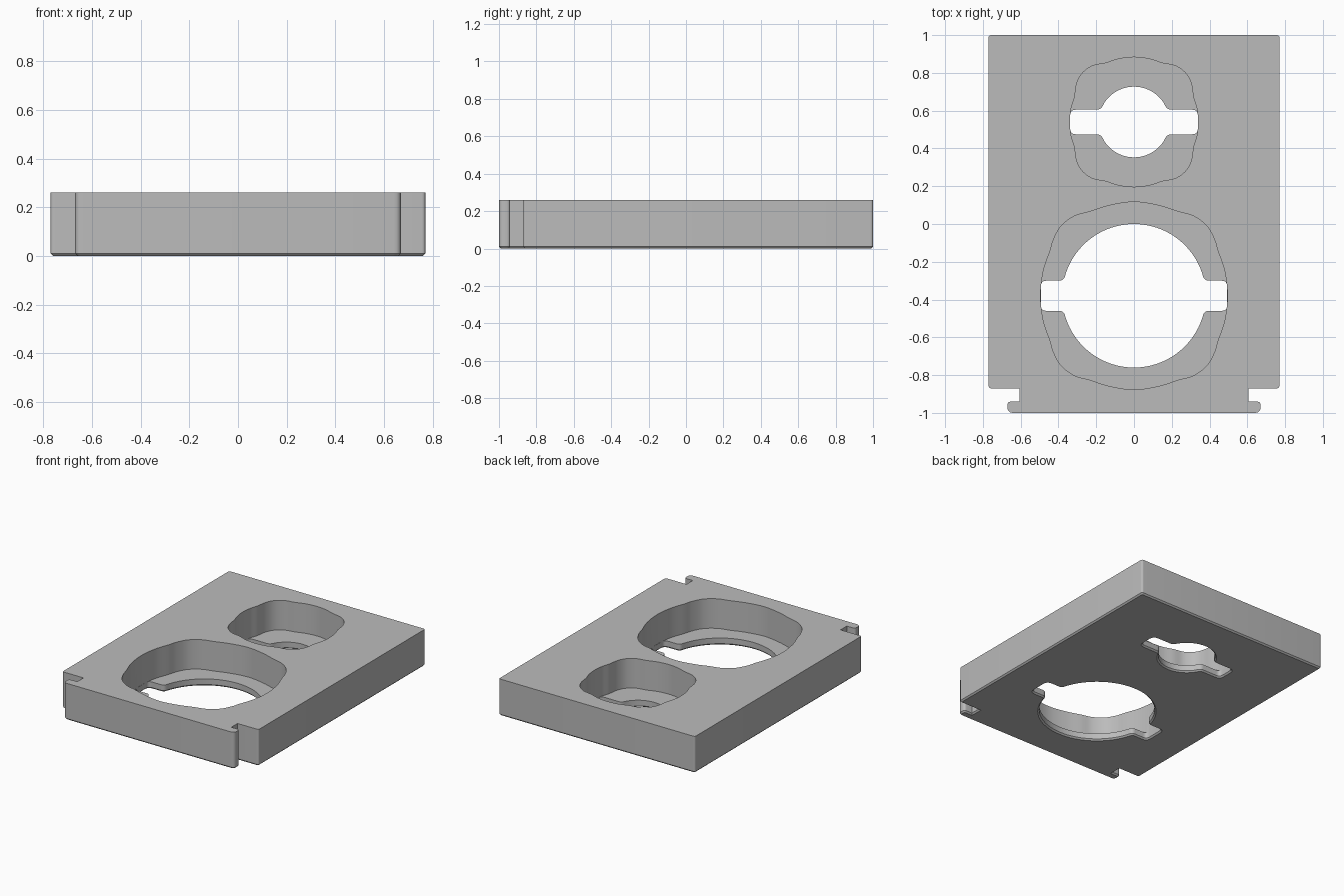
import bpy, bmesh, math
from mathutils import Vector

if "Cube" in bpy.data.objects:
    bpy.data.objects.remove(bpy.data.objects["Cube"])

TOP, FLOOR, CHAMFER = 0.26, 0.05, 0.01

grey = bpy.data.materials.new("plain grey")
grey.use_nodes = True
grey.diffuse_color = (0.5, 0.5, 0.5, 1)
grey.node_tree.nodes["Principled BSDF"].inputs["Base Color"].default_value = (0.5, 0.5, 0.5, 1)


def rounded(corners, steps=5):
    """Soften each (x, y, cut) corner with a short curve."""
    out = []
    for i, (x, y, cut) in enumerate(corners):
        p = Vector((x, y))
        if cut == 0:
            out.append(p)
            continue
        a = Vector(corners[i - 1][:2]) - p
        b = Vector(corners[(i + 1) % len(corners)][:2]) - p
        a, b = p + a.normalized() * cut, p + b.normalized() * cut
        for k in range(steps + 1):
            t = k / steps
            out.append(a * (1 - t) ** 2 + p * 2 * t * (1 - t) + b * t * t)
    return out


def offset(loop, d):
    """Move a counter-clockwise outline outwards by d."""
    out = []
    for i, p in enumerate(loop):
        e = (p - loop[i - 1]).normalized()
        f = (loop[(i + 1) % len(loop)] - p).normalized()
        n, m = Vector((e.y, -e.x)), Vector((f.y, -f.x))
        out.append(p + (n + m) * d / (1 + n.dot(m)))
    return out


def prism(name, layers):
    """Skin stacked outlines, given as (outline, z), into a closed solid."""
    bm = bmesh.new()
    rings = [[bm.verts.new((p.x, p.y, z)) for p in loop] for loop, z in layers]
    n = len(rings[0])
    for low, high in zip(rings, rings[1:]):
        for i in range(n):
            j = (i + 1) % n
            bm.faces.new((low[i], low[j], high[j], high[i]))
    bm.faces.new(rings[0][::-1])
    bm.faces.new(rings[-1])
    mesh = bpy.data.meshes.new(name)
    bm.to_mesh(mesh)
    bm.free()
    obj = bpy.data.objects.new(name, mesh)
    bpy.context.collection.objects.link(obj)
    mesh.materials.append(grey)
    return obj


def pocket_outline(cy, quarter, steps=5):
    """Smooth closed curve through a quarter profile mirrored both ways."""
    q = [Vector(p) for p in quarter]
    half = q + [Vector((p.x, -p.y)) for p in q[-2::-1]]
    pts = half + [Vector((-p.x, p.y)) for p in half[-2:0:-1]]
    pts.reverse()
    out, n = [], len(pts)
    for i in range(n):
        a, b, c, d = (pts[(i + k) % n] for k in (-1, 0, 1, 2))
        for s in range(steps):
            t = s / steps
            p = b + (c - a) * t / 2 + (a * 2 - b * 5 + c * 4 - d) * t * t / 2 \
                + (b * 3 - a - c * 3 + d) * t ** 3 / 2
            out.append(p + Vector((0, cy)))
    return out


def hole_outline(cy, radius, reach, half_slot, steps=32):
    """Round hole with a narrow slot on either side."""
    start = math.asin(half_slot / radius)
    gap = 0.035 / radius
    jx = radius * math.cos(start)
    side = [(jx, -half_slot, 0.025), (reach, -half_slot, 0.03),
            (reach, half_slot, 0.03), (jx, half_slot, 0.025)]
    a0, a1 = start + gap, math.pi - start - gap
    for k in range(steps + 1):
        a = a0 + (a1 - a0) * k / steps
        side.append((radius * math.cos(a), radius * math.sin(a), 0))
    full = side + [(-x, -y, c) for x, y, c in side]
    return [p + Vector((0, cy)) for p in rounded(full)]


# Plate with a tongue at the front and a notch on each side
right = [(0.67, -1, 0.03), (0.67, -0.94, 0.02), (0.605, -0.94, 0),
         (0.605, -0.87, 0), (0.77, -0.87, 0.015), (0.77, 1, 0.015)]
outline = rounded(right + [(-x, y, c) for x, y, c in right[::-1]])
plate = prism("plate", [(offset(outline, -CHAMFER), 0), (outline, CHAMFER), (outline, TOP)])

# Recesses and slotted through holes
large = [(0, 0.497), (0.13, 0.478), (0.235, 0.445), (0.315, 0.422), (0.385, 0.37),
         (0.425, 0.3), (0.445, 0.235), (0.48, 0.13), (0.495, 0)]
small = [(0, 0.343), (0.08, 0.334), (0.15, 0.312), (0.22, 0.297), (0.275, 0.257),
         (0.304, 0.2), (0.315, 0.13), (0.333, 0.07), (0.34, 0)]
cutters = []
for label, cy, quarter, radius, half_slot in (("large", -0.38, large, 0.38, 0.08),
                                              ("small", 0.54, small, 0.187, 0.065)):
    pocket = pocket_outline(cy, quarter)
    cutters.append(prism(label + "_recess_cutter", [(pocket, FLOOR), (pocket, TOP + 0.1)]))
    hole = hole_outline(cy, radius, quarter[-1][0] - 0.002, half_slot)
    cutters.append(prism(label + "_hole_cutter", [
        (offset(hole, 2 * CHAMFER), -CHAMFER), (hole, CHAMFER), (hole, FLOOR + 0.002)]))

bpy.context.view_layer.objects.active = plate
plate.select_set(True)
for cutter in cutters:
    mod = plate.modifiers.new(cutter.name, "BOOLEAN")
    mod.operation, mod.solver, mod.object = "DIFFERENCE", "EXACT", cutter
    bpy.ops.object.modifier_apply(modifier=mod.name)
    bpy.data.objects.remove(cutter)

bpy.ops.object.shade_smooth_by_angle(angle=math.radians(30))
